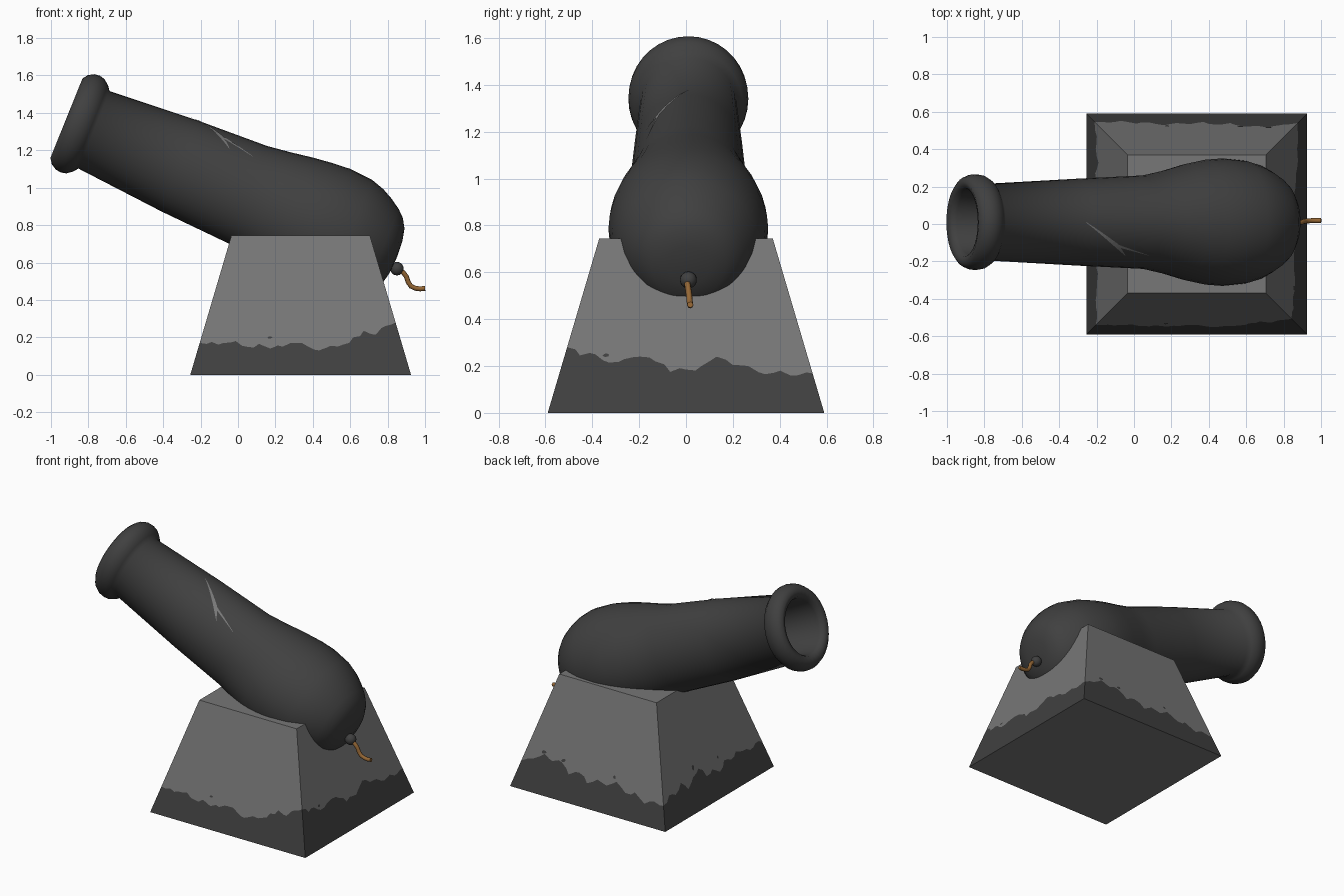
import bpy, bmesh, math, random
from mathutils import Vector

if "Cube" in bpy.data.objects:
    bpy.data.objects.remove(bpy.data.objects["Cube"])

random.seed(4)

def material(name, rgb):
    m = bpy.data.materials.new(name)
    m.diffuse_color = (*rgb, 1)
    m.use_nodes = True
    m.node_tree.nodes["Principled BSDF"].inputs["Base Color"].default_value = m.diffuse_color
    return m

IRON = material("dark iron", (0.051, 0.051, 0.051))
STONE = material("grey stone", (0.184, 0.184, 0.184))
ROPE = material("brown rope", (0.30, 0.135, 0.035))

def finish(bm, name, mats, smooth=None):
    bmesh.ops.recalc_face_normals(bm, faces=bm.faces[:])
    me = bpy.data.meshes.new(name)
    bm.to_mesh(me)
    bm.free()
    ob = bpy.data.objects.new(name, me)
    bpy.context.collection.objects.link(ob)
    for m in mats:
        me.materials.append(m)
    if smooth:
        bpy.ops.object.select_all(action='DESELECT')
        ob.select_set(True)
        bpy.context.view_layer.objects.active = ob
        bpy.ops.object.shade_smooth_by_angle(angle=math.radians(smooth))
    return ob

# Tilted barrel frame: s runs from muzzle to breech
TILT = math.radians(22)
ORIGIN = Vector((-0.92, 0.01, 1.365))
AXIS = Vector((math.cos(TILT), 0, -math.sin(TILT)))
UP = Vector((math.sin(TILT), 0, math.cos(TILT)))
SIDE = Vector((0, 1, 0))

def on_barrel(s, rn, ry, th):
    c = 0.007 - 0.015 * s
    return ORIGIN + AXIS * s + UP * (c + rn * math.cos(th)) + SIDE * (ry * math.sin(th))

# Barrel: bore, rolled muzzle rim, tapering tube, bulging breech (s, tall radius, wide radius)
BORE = [(0.50, 0.13, 0.13), (0.04, 0.178, 0.172), (0.012, 0.19, 0.183)]
RIM = [(0.0, 0.229, 0.217), (0.02, 0.257, 0.241), (0.05, 0.275, 0.254), (0.08, 0.279, 0.256),
       (0.11, 0.272, 0.251), (0.14, 0.249, 0.232)]
TUBE = [(0.16, 0.223, 0.206), (0.66, 0.262, 0.232), (1.05, 0.280, 0.250), (1.18, 0.298, 0.278),
        (1.30, 0.318, 0.312), (1.41, 0.332, 0.334), (1.51, 0.340, 0.341), (1.64, 0.331, 0.328),
        (1.715, 0.308, 0.305), (1.775, 0.278, 0.275), (1.83, 0.242, 0.24), (1.868, 0.207, 0.205),
        (1.897, 0.158, 0.158), (1.912, 0.09, 0.09)]
SEG = 36
bm = bmesh.new()
rings = [[bm.verts.new(on_barrel(s, a, b, math.tau * i / SEG)) for i in range(SEG)]
         for s, a, b in BORE + RIM + TUBE]
for r0, r1 in zip(rings, rings[1:]):
    for i in range(SEG):
        j = (i + 1) % SEG
        bm.faces.new((r0[i], r0[j], r1[j], r1[i]))
bm.faces.new(rings[0])
pole = bm.verts.new(on_barrel(1.917, 0, 0, 0))
for i in range(SEG):
    bm.faces.new((rings[-1][i], rings[-1][(i + 1) % SEG], pole))
finish(bm, "barrel", [IRON], 75)

# Crack: thin tapering strips laid on the tube (s, angle from the top)
def tube_point(s, th, lift):
    for (s0, a0, b0), (s1, a1, b1) in zip(TUBE, TUBE[1:]):
        if s0 <= s <= s1:
            t = (s - s0) / (s1 - s0)
            return on_barrel(s, a0 + (a1 - a0) * t + lift, b0 + (b1 - b0) * t + lift, th)

bm = bmesh.new()
def strip(p, wp, q, wq, n=8):
    r = 0.26
    d = Vector((q[0] - p[0], (q[1] - p[1]) * r)).normalized()
    last = None
    for k in range(n + 1):
        t = k / n
        w = wp + (wq - wp) * t
        s, th = p[0] + (q[0] - p[0]) * t, p[1] + (q[1] - p[1]) * t
        pair = [bm.verts.new(tube_point(s - d.y * w * e, th + d.x * w * e / r, 0.004))
                for e in (-0.5, 0.5)]
        if last:
            bm.faces.new((last[0], last[1], pair[1], pair[0]))
        last = pair

FORK = (0.80, math.radians(-31))
strip((0.61, 0.0), 0.003, FORK, 0.024)
strip(FORK, 0.016, (1.0, math.radians(-45)), 0.002)
strip(FORK, 0.024, (0.87, math.radians(-47)), 0.002)
finish(bm, "barrel_crack", [STONE])

# Base: tapered block whose lower dirt band ends in a ragged line
CX, H, LOW, TOP = 0.335, 0.745, 0.59, 0.37
EDGE = {
    "front": [.17, .175, .17, .18, .15, .165, .14, .15, .17, .155, .13, .155, .16, .20, .235, .215, .26],
    "right": [.28, .245, .25, .215, .23, .24, .22, .175, .185, .20, .24, .205, .20, .165, .18, .16],
    "back": [.17, .20, .25, .22, .23, .17, .20, .15, .19, .17, .21, .16, .18, .13, .16],
    "left": [.15, .19, .17, .22, .16, .21, .24, .17, .19, .15, .20, .18, .21, .19, .17, .19],
}
DIRS = {"front": ((1, 0), (0, -1)), "right": ((0, 1), (1, 0)),
        "back": ((-1, 0), (0, 1)), "left": ((0, -1), (-1, 0))}

def on_base(side, u, z, lift=0.0):
    """u runs -1..1 along the side, seen from outside left to right."""
    along, out = DIRS[side]
    h = LOW + (TOP - LOW) * z / H
    return Vector((CX + along[0] * u * h + out[0] * (h + lift),
                   along[1] * u * h + out[1] * (h + lift), z))

columns = []
for side, heights in EDGE.items():
    n = len(heights)
    for i, z in enumerate(heights):
        u = -1 + 2 * i / n
        columns.append((side, u, z))
        nxt = heights[i + 1] if i + 1 < n else z
        # a small extra notch between the main points
        columns.append((side, u + 1.2 / n, (z + nxt) / 2 + random.uniform(-0.014, 0.014)))
bm = bmesh.new()
loops = [[bm.verts.new(on_base(s, u, (0, z, H)[k])) for s, u, z in columns] for k in range(3)]
n = len(columns)
for k in range(2):
    for i in range(n):
        j = (i + 1) % n
        f = bm.faces.new((loops[k][i], loops[k][j], loops[k + 1][j], loops[k + 1][i]))
        f.material_index = 1 - k
bm.faces.new(loops[0])
bm.faces.new(loops[2])
finish(bm, "stone_base", [STONE, IRON])

# Loose dirt specks above the band (side, u, z, half width, half height)
bm = bmesh.new()
for side, u, z, w, h in [("front", -.31, .20, .025, .008), ("right", -.66, .247, .03, .008),
                         ("back", -.45, .245, .03, .012), ("back", -.75, .26, .04, .012),
                         ("back", .3, .235, .025, .012), ("left", -.35, .265, .025, .022),
                         ("left", .15, .24, .02, .012)]:
    bm.faces.new([bm.verts.new(on_base(side, u + w * math.cos(a) * r, z + h * math.sin(a) * r, 0.003))
                  for a, r in ((math.tau * i / 7, random.uniform(.7, 1.1)) for i in range(7))])
finish(bm, "dirt_specks", [IRON])

# Breech knob
bm = bmesh.new()
bmesh.ops.create_uvsphere(bm, u_segments=16, v_segments=10, radius=0.036)
bmesh.ops.translate(bm, verts=bm.verts[:], vec=(0.85, 0.01, 0.567))
finish(bm, "breech_knob", [IRON], 60)

# Fuse: drooping rope
cu = bpy.data.curves.new("fuse", 'CURVE')
cu.dimensions = '3D'
cu.bevel_depth = 0.013
cu.bevel_resolution = 2
cu.use_fill_caps = True
sp = cu.splines.new('POLY')
path = [(.865, .006, .56), (.885, .007, .545), (.90, .01, .525), (.91, .014, .495),
        (.925, .016, .473), (.95, .018, .462), (.975, .018, .459), (1.0, .018, .462)]
sp.points.add(len(path) - 1)
for p, co in zip(sp.points, path):
    p.co = (*co, 1)
fuse = bpy.data.objects.new("fuse", cu)
bpy.context.collection.objects.link(fuse)
cu.materials.append(ROPE)
bpy.ops.object.select_all(action='DESELECT')
fuse.select_set(True)
bpy.context.view_layer.objects.active = fuse
bpy.ops.object.convert(target='MESH')
bpy.ops.object.shade_smooth_by_angle(angle=math.radians(50))
